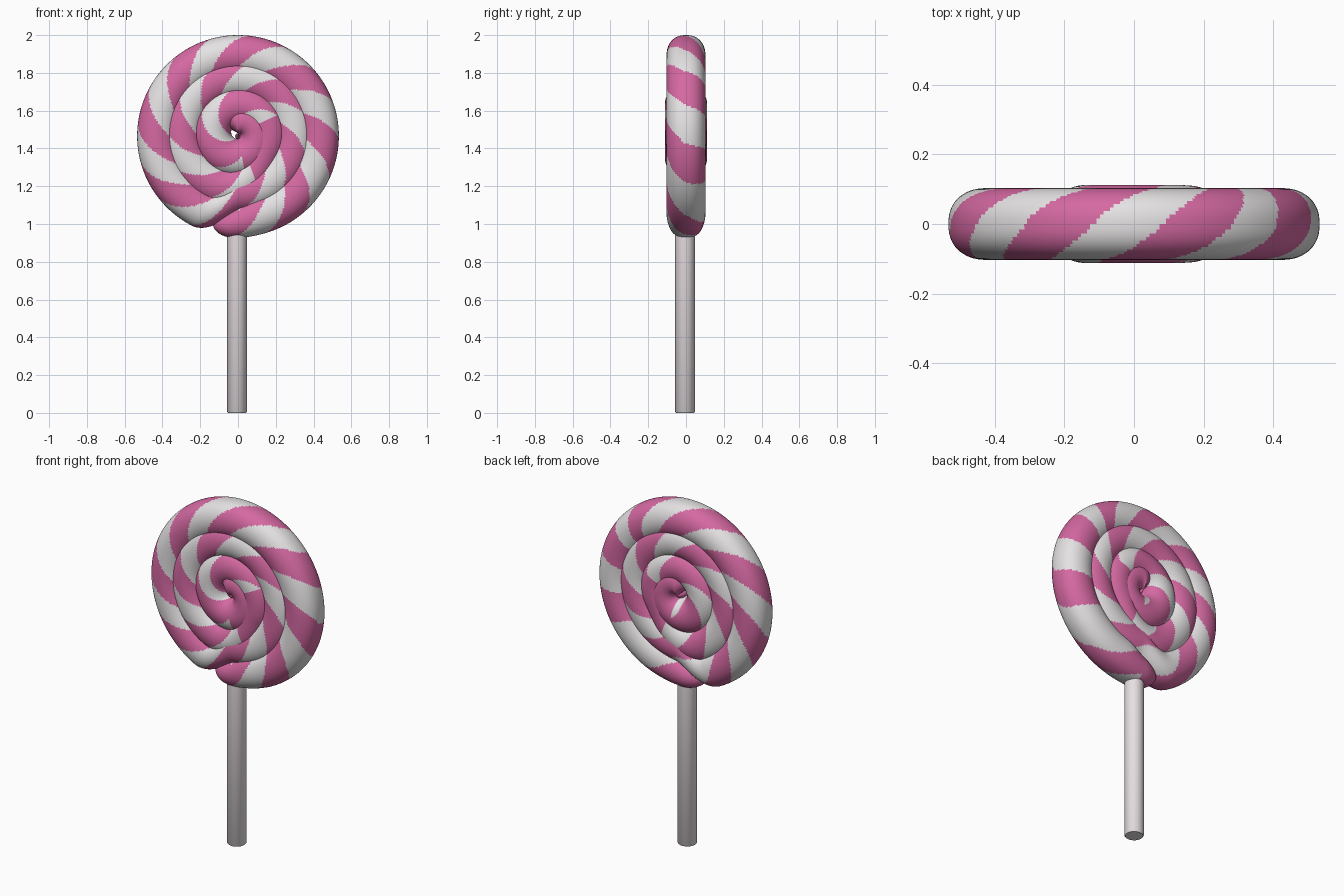
import bpy, bmesh, math
from math import sin, cos, pi, radians

if "Cube" in bpy.data.objects:
    bpy.data.objects.remove(bpy.data.objects["Cube"])

def material(name, rgb):
    m = bpy.data.materials.new(name)
    m.diffuse_color = (*rgb, 1)
    m.use_nodes = True
    m.node_tree.nodes["Principled BSDF"].inputs["Base Color"].default_value = m.diffuse_color
    return m

PINK = material("candy pink", (0.66, 0.14, 0.36))
WHITE = material("candy white", (0.78, 0.76, 0.77))
STICK = material("stick off white", (0.83, 0.77, 0.80))

def smooth(a, b, x):
    t = max(0.0, min(1.0, (x - a) / (b - a)))
    return t * t * (3 - 2 * t)

def soft(v, e):
    return math.copysign(abs(v) ** e, v)

def finish(bm, name, mats):
    bmesh.ops.recalc_face_normals(bm, faces=bm.faces)
    me = bpy.data.meshes.new(name)
    bm.to_mesh(me)
    bm.free()
    ob = bpy.data.objects.new(name, me)
    bpy.context.collection.objects.link(ob)
    for m in mats:
        me.materials.append(m)
    bpy.context.view_layer.objects.active = ob
    ob.select_set(True)
    bpy.ops.object.shade_smooth_by_angle(angle=radians(50))
    ob.select_set(False)
    return ob

# Coiled candy rope: nearly concentric rings stepping inward, then a tight swirl
START, END = -106.0, 1230.0
N, M = 1300, 60

def rope(a):
    """centre radius, in-plane tube radius, depth radius, centre height at angle a"""
    tip = smooth(START, START + 34, a)
    r = 0.43 - 0.134 * smooth(243, 274, a) - 0.136 * smooth(605, 690, a)
    r -= 0.025 * smooth(690, 980, a) + 0.095 * smooth(930, END + 40, a)
    r += 0.045 * (1 - tip)
    tube = 0.104 * (0.66 + 0.34 * tip) - 0.008 * smooth(900, END, a)
    depth = 0.103 * (0.8 + 0.2 * tip) + 0.009 * smooth(640, 760, a)
    return r, tube, depth, 1.466 + 0.014 * smooth(240, 400, a)

bm = bmesh.new()
rings, dist, length, zero = [], [], 0.0, 0.0
step = (END - START) / N
for i in range(N + 1):
    a = START + step * i
    r, tube, depth, zc = rope(a)
    length += r * radians(step)
    if a <= 2:
        zero = length
    dist.append(length)
    # rounded first and last rings close the rope ends
    e = min(i / 14, (N - i) / 70)
    k = math.sqrt(max(0.02, 1 - (1 - e) ** 2)) if e < 1 else 1
    ring = []
    for j in range(M):
        p = 2 * pi * j / M
        rr = r + tube * k * cos(p)
        ring.append(bm.verts.new((rr * cos(radians(a)), -depth * k * soft(sin(p), 0.85),
                                  zc + rr * sin(radians(a)))))
    rings.append(ring)

# Two-strand helical stripes, mostly pink in the middle swirl
PERIOD = 0.43 * radians(45)
for i in range(N):
    a = START + step * (i + 0.5)
    flat = smooth(-70, -30, a) * (1 - smooth(30, 65, a))
    limit = 0.05 + 0.35 * smooth(640, 700, a)
    for j in range(M):
        n = (j + 1) % M
        f = bm.faces.new((rings[i][j], rings[i][n], rings[i + 1][n], rings[i + 1][j]))
        p = (j + 0.5) / M
        p = p - 1 if p > 0.5 else p
        p *= (1 - 0.8 * flat) if p < 0 else (1 - 0.25 * flat)
        phase = ((dist[i] + dist[i + 1]) / 2 - zero) / PERIOD - 2 * p - 0.1 * flat
        white = cos(2 * pi * phase) > limit and -90 < a < 1000 and not 650 < a < 745
        f.material_index = 1 if white else 0
bm.faces.new(rings[0])
bm.faces.new(rings[-1])
finish(bm, "candy_spiral", [PINK, WHITE])

# Stick
bm = bmesh.new()
profile = [(0.047, 0.0), (0.052, 0.006), (0.052, 1.06)]
loops = [[bm.verts.new((-0.005 + r * cos(2 * pi * j / 32), -0.005 + r * sin(2 * pi * j / 32), z))
          for j in range(32)] for r, z in profile]
for lo, hi in zip(loops, loops[1:]):
    for j in range(32):
        bm.faces.new((lo[j], lo[(j + 1) % 32], hi[(j + 1) % 32], hi[j]))
bm.faces.new(loops[0])
bm.faces.new(loops[-1])
finish(bm, "stick", [STICK])
